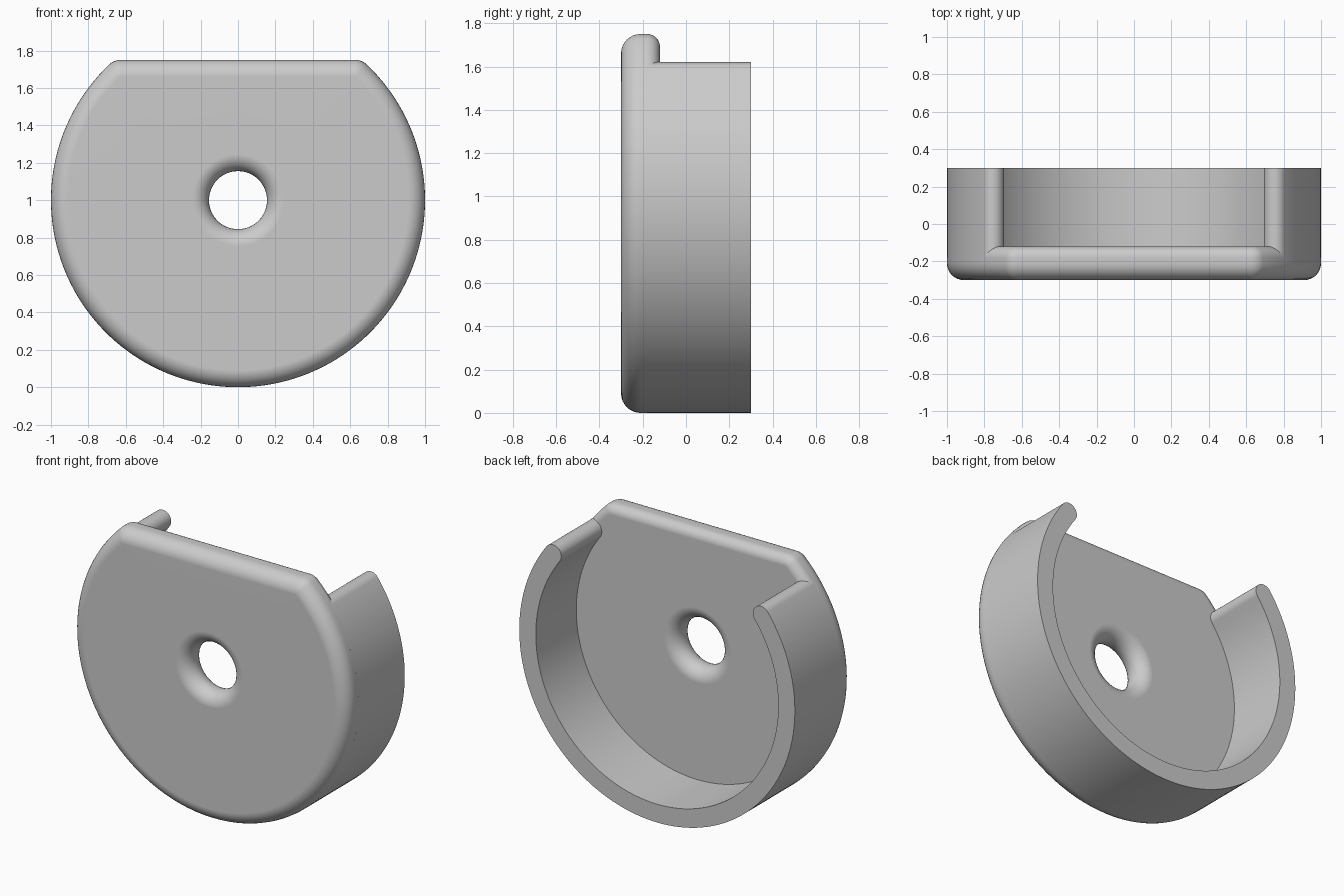
import bpy, bmesh
from math import sin, cos, pi, asin, sqrt, atan2, radians

cube = bpy.data.objects.get("Cube")
if cube:
    bpy.data.objects.remove(cube)

grey = bpy.data.materials.new("plain grey")
grey.use_nodes = True
colour = (0.6, 0.6, 0.6, 1)
grey.diffuse_color = colour
grey.node_tree.nodes["Principled BSDF"].inputs["Base Color"].default_value = colour

AXIS_Z = 1.0
FRONT, BACK, REAR = -0.3, 0.3, -0.12      # plate front, wall end, plate rear
ROUND, SMALL = 0.09, 0.06                 # front and rear edge rounding
MID = FRONT + ROUND
TOP = 0.75                                # flat edge above the axis
HOLE = 0.155


def loft(name, sections, closed):
    """Skin a row of closed cross-sections with quads."""
    bm = bmesh.new()
    rows = [[bm.verts.new(p) for p in s] for s in sections]
    n = len(rows[0])
    pairs = list(zip(rows, rows[1:])) + ([(rows[-1], rows[0])] if closed else [])
    for a, b in pairs:
        for i in range(n):
            j = (i + 1) % n
            bm.faces.new((a[i], a[j], b[j], b[i]))
    bmesh.ops.remove_doubles(bm, verts=bm.verts, dist=1e-5)
    bmesh.ops.recalc_face_normals(bm, faces=bm.faces)
    mesh = bpy.data.meshes.new(name)
    bm.to_mesh(mesh)
    bm.free()
    mesh.materials.append(grey)
    ob = bpy.data.objects.new(name, mesh)
    bpy.context.collection.objects.link(ob)
    bpy.ops.object.select_all(action='DESELECT')
    ob.select_set(True)
    bpy.context.view_layer.objects.active = ob
    bpy.ops.object.shade_smooth_by_angle(angle=radians(35))
    mod = ob.modifiers.new("Weighted Normal", 'WEIGHTED_NORMAL')
    mod.keep_sharp = True
    return ob


def spread(a, b, n):
    return [a + (b - a) * i / n for i in range(n + 1)]


# Face plate: a round disc with one flat edge, a rounded rim and a rounded hole
core = 1 - ROUND
flat = TOP - ROUND
corner_x = sqrt(core ** 2 - flat ** 2)
corner = atan2(flat, corner_x)
path = []                                  # (x, z, normal angle) round the rim
for a in spread(pi - corner, 2 * pi + corner, 120):
    path.append((core * cos(a), core * sin(a), a))
for a in spread(corner, pi / 2, 6)[1:]:
    path.append((corner_x, flat, a))
for a in spread(corner, pi - corner, 36)[1:-1]:
    path.append((flat * cos(a) / sin(a), flat, pi / 2))
for a in spread(pi / 2, pi - corner, 6)[:-1]:
    path.append((-corner_x, flat, a))

quarter = spread(0, pi / 2, 8)
rim = [(ROUND * sin(t), MID - ROUND * cos(t)) for t in quarter]
rim += [(ROUND - SMALL + SMALL * cos(t), REAR - SMALL + SMALL * sin(t)) for t in quarter]
bore = [(HOLE + ROUND - ROUND * sin(t), MID + ROUND * cos(t)) for t in spread(0, pi, 16)]

sections = []
for x, z, a in path:
    outer = [(x + e * cos(a), y, AXIS_Z + z + e * sin(a)) for e, y in rim]
    h = atan2(z, x)
    inner = [(r * cos(h), y, AXIS_Z + r * sin(h)) for r, y in bore]
    sections.append(outer + inner)
loft("face_plate", sections, True)

# Rear wall: an open ring with rounded ends
half = 0.06
middle = 1 - half
tip = asin((TOP - 0.13 - half) / middle)
stations = [(a, 0, half) for a in spread(pi - tip, 2 * pi + tip, 120)]
caps = spread(0, pi / 2, 8)[1:]
stations = ([(pi - tip, -half * sin(t), half * cos(t)) for t in reversed(caps)] + stations
            + [(tip, half * sin(t), half * cos(t)) for t in caps])
sections = []
for a, along, w in stations:
    section = []
    for side, y in ((w, REAR - SMALL), (w, BACK), (-w, BACK), (-w, REAR - SMALL)):
        r = middle + side
        section.append((r * cos(a) - along * sin(a), y, AXIS_Z + r * sin(a) + along * cos(a)))
    sections.append(section)
loft("rear_wall", sections, False)
